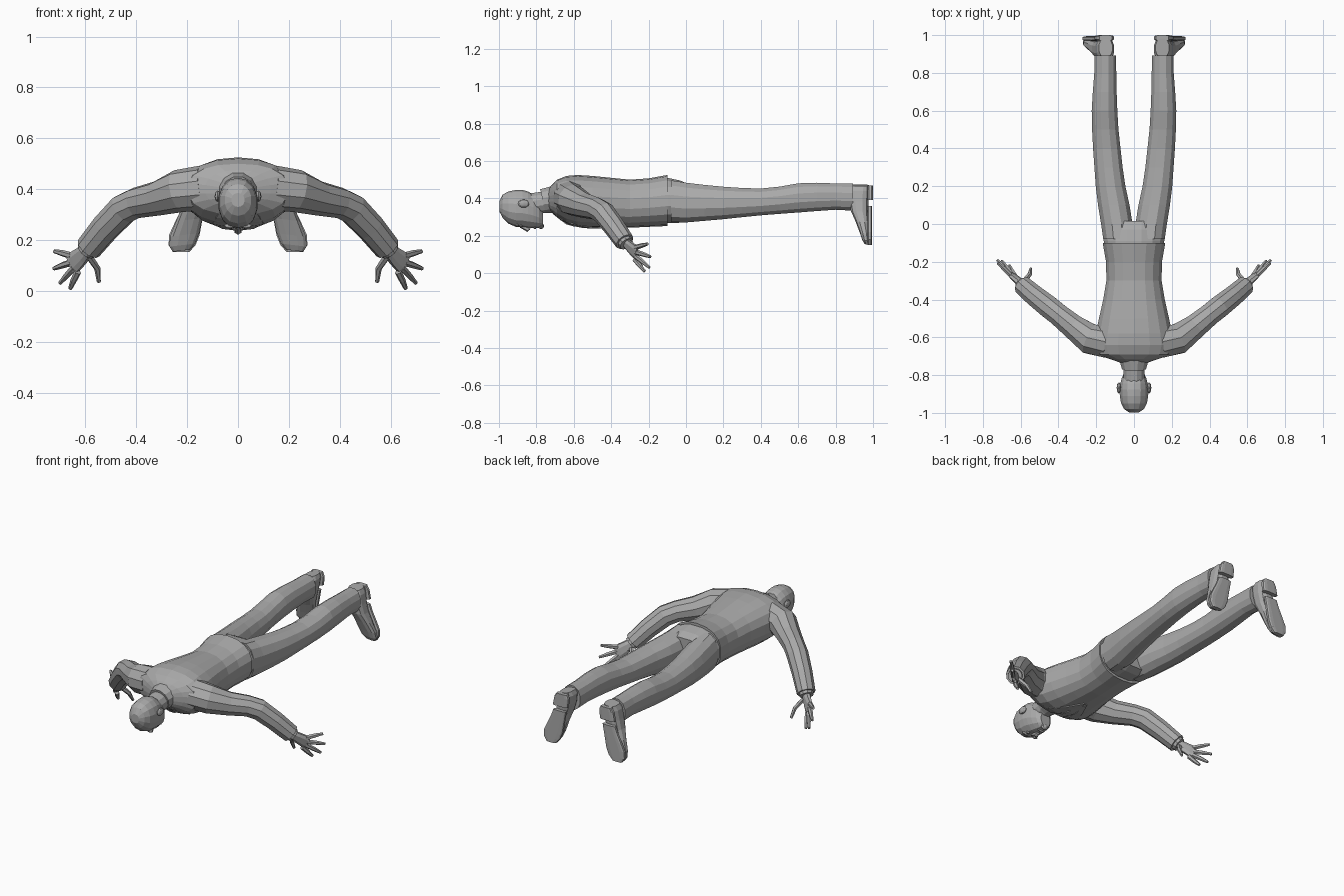
import bpy, bmesh, math
from mathutils import Vector

mat = bpy.data.materials.new("plain grey")
mat.diffuse_color = (0.4, 0.4, 0.4, 1)


def finish(name, bm):
    bmesh.ops.recalc_face_normals(bm, faces=bm.faces)
    me = bpy.data.meshes.new(name)
    bm.to_mesh(me)
    bm.free()
    me.materials.append(mat)
    ob = bpy.data.objects.new(name, me)
    bpy.context.collection.objects.link(ob)
    return ob


def loft(name, rings, sides=12, power=2.0):
    """Skin capped superellipse rings given as (centre, half axis u, half axis v)."""
    bm = bmesh.new()
    rows = []
    for c, u, v in rings:
        row = []
        for i in range(sides):
            a = 2 * math.pi * (i + 0.5) / sides
            ca, sa = math.cos(a), math.sin(a)
            p = (Vector(c) + Vector(u) * math.copysign(abs(ca) ** (2 / power), ca)
                 + Vector(v) * math.copysign(abs(sa) ** (2 / power), sa))
            row.append(bm.verts.new(p))
        rows.append(row)
    for r, q in zip(rows, rows[1:]):
        for i in range(sides):
            j = (i + 1) % sides
            bm.faces.new((r[i], r[j], q[j], q[i]))
    bm.faces.new(rows[0])
    bm.faces.new(rows[-1])
    return finish(name, bm)


def body(name, table, sides=12, power=2.0):
    """Loft along y from rows (y, centre x, half width, low z, high z)."""
    return loft(name, [((x, y, (lo + hi) / 2), (rx, 0, 0), (0, 0, (hi - lo) / 2))
                       for y, x, rx, lo, hi in table], sides, power)


def tube(name, pts, sides=8):
    """Round limb along points (x, y, z, radius)."""
    P = [Vector(p[:3]) for p in pts]
    rings = []
    for i, p in enumerate(P):
        t = (P[min(i + 1, len(P) - 1)] - P[max(i - 1, 0)]).normalized()
        u = t.cross(Vector((0, 0, 1))).normalized()
        rings.append((p, u * pts[i][3], u.cross(t) * pts[i][3]))
    return loft(name, rings, sides)


def ball(name, loc, size):
    bm = bmesh.new()
    bmesh.ops.create_uvsphere(bm, u_segments=8, v_segments=6, radius=1)
    for v in bm.verts:
        v.co = Vector(loc) + Vector(a * b for a, b in zip(v.co, size))
    return finish(name, bm)


# Jacket torso
torso = [(-.735, 0, .07, .34, .45), (-.715, 0, .13, .325, .475), (-.69, 0, .20, .30, .50),
         (-.64, 0, .215, .265, .52), (-.58, 0, .205, .247, .525), (-.50, 0, .188, .243, .52),
         (-.40, 0, .165, .243, .51), (-.30, 0, .148, .243, .50), (-.20, 0, .15, .248, .507),
         (-.10, 0, .168, .252, .525)]
body("jacket", torso, 18, 2.3)


def chest_z(x, y):
    for a, b in zip(torso, torso[1:]):
        if y <= b[0]:
            t = (y - a[0]) / (b[0] - a[0])
            rx, lo, hi = (a[k] + (b[k] - a[k]) * t for k in (2, 3, 4))
            return (lo + hi) / 2 - (hi - lo) / 2 * (1 - min(1, abs(x) / rx) ** 2.3) ** (1 / 2.3)


def strip(name, rows, s=1):
    """Thin cloth strip lying on the chest, rows (y, inner x, outer x)."""
    bm = bmesh.new()
    prev = None
    for y, xi, xo in rows:
        cur = [bm.verts.new((s * x, y, chest_z(x, y) + dz))
               for x, dz in ((xi, .004), (xo, .004), (xo, -.005), (xi, -.005))]
        if prev:
            for i in range(4):
                j = (i + 1) % 4
                bm.faces.new((prev[i], prev[j], cur[j], cur[i]))
        else:
            bm.faces.new(cur)
        prev = cur
    bm.faces.new(prev)
    return finish(name, bm)


strip("tie", [(-.71, -.012, .012), (-.64, -.016, .016), (-.55, -.02, .02), (-.44, -.012, .012)])

# Collar, neck and head
loft("collar", [((0, -.765, .385), (.066, 0, 0), (0, -.015, .066)),
                ((0, -.70, .395), (.085, 0, 0), (0, -.01, .075))], 12)
loft("neck", [((0, -.86, .365), (.055, 0, 0), (0, 0, .06)),
              ((0, -.72, .385), (.06, 0, 0), (0, 0, .06))], 12)
body("head", [(-.998, 0, .026, .33, .385), (-.98, 0, .053, .295, .42), (-.95, 0, .07, .265, .437),
              (-.91, 0, .077, .248, .445), (-.875, 0, .078, .246, .445), (-.845, 0, .074, .242, .437),
              (-.815, 0, .066, .241, .42), (-.785, 0, .053, .242, .39), (-.765, 0, .033, .25, .34)],
     14, 2.15)
loft("nose", [((0, -.885, .25), (.008, 0, 0), (0, .003, .006)),
              ((0, -.845, .235), (.015, 0, 0), (0, .004, .014)),
              ((0, -.832, .24), (.013, 0, 0), (0, .003, .008))], 6)
ball("lips", (0, -.808, .243), (.024, .008, .008))
ball("chin", (0, -.775, .252), (.025, .016, .016))

# Trouser seat
body("trouser_seat", [(-.14, 0, .158, .268, .51), (-.09, 0, .163, .266, .51),
                      (-.03, 0, .168, .268, .497), (.015, 0, .165, .285, .475)], 16, 2.3)

for s, side in ((1, "right"), (-1, "left")):
    def m(pts):
        return [(s * p[0],) + tuple(p[1:]) for p in pts]

    # Face sides
    ball(side + "_ear", (s * .08, -.868, .372), (.012, .03, .022))
    ball(side + "_eye", (s * .03, -.882, .254), (.013, .009, .009))
    ball(side + "_brow", (s * .032, -.902, .256), (.022, .008, .01))

    # Lapel
    strip(side + "_lapel", [(-.715, .035, .06), (-.67, .04, .085), (-.61, .035, .10),
                            (-.52, .02, .06), (-.42, .004, .012)], s)

    # Sleeve and shirt cuff
    tube(side + "_sleeve", m([(.14, -.625, .405, .088), (.235, -.608, .392, .084),
                              (.32, -.545, .363, .068), (.40, -.48, .346, .061),
                              (.45, -.44, .322, .062), (.52, -.385, .25, .058),
                              (.587, -.328, .168, .053)]), 10)
    tube(side + "_cuff", m([(.575, -.338, .183, .042), (.597, -.318, .157, .04)]), 10)

    # Palm
    w, n = Vector((s * .40, .05, .90)), Vector((s * .66, -.74, -.1))
    loft(side + "_palm", [((s * x, y, z), w * a, n * b) for x, y, z, a, b in
                          ((.585, -.328, .168, .026, .020), (.615, -.298, .138, .036, .018),
                           (.64, -.276, .117, .042, .015), (.657, -.262, .10, .038, .011))], 8, 2.5)

    # Fingers and thumb
    fingers = {"index": ((.630, -.275, .075), (.647, -.247, .04), (.660, -.220, .009)),
               "middle": ((.645, -.270, .092), (.674, -.230, .06), (.700, -.195, .030)),
               "ring": ((.655, -.266, .112), (.692, -.226, .10), (.724, -.190, .088)),
               "little": ((.655, -.270, .138), (.690, -.235, .148), (.722, -.205, .156)),
               "thumb": ((.585, -.305, .135), (.553, -.268, .088), (.547, -.237, .035))}
    for name, path in fingers.items():
        tube(side + "_" + name + "_finger",
             m([p + (r,) for p, r in zip(path, (.014, .0125, .008))]), 6)

    # Trouser leg
    body(side + "_trouser_leg", [(y, s * x, rx, lo, hi) for y, x, rx, lo, hi in (
        (-.08, .085, .08, .27, .50), (.0, .091, .086, .268, .487), (.10, .107, .086, .277, .475),
        (.20, .124, .081, .286, .465), (.30, .135, .077, .297, .458), (.40, .144, .075, .307, .455),
        (.50, .152, .072, .315, .465), (.60, .156, .070, .322, .483), (.70, .155, .065, .33, .486),
        (.80, .152, .060, .337, .482), (.892, .152, .059, .332, .482))], 12, 2.2)

    # Shoe upper, lofted from heel to toe
    loft(side + "_shoe", [((s * x, (y0 + y1) / 2, z), (s * r, 0, -.12 * r), (0, (y1 - y0) / 2, 0))
                          for z, x, r, y0, y1 in (
        (.470, .150, .036, .885, .980), (.445, .152, .048, .870, .982), (.390, .160, .050, .870, .978),
        (.335, .173, .050, .880, .975), (.280, .192, .053, .905, .978), (.220, .210, .059, .928, .982),
        (.180, .219, .052, .942, .983), (.158, .223, .034, .954, .983))], 12, 2.6)

    # Sole and heel block
    loft(side + "_sole", [((s * x, .982, z), (s * r, 0, 0), (0, .013, 0)) for z, x, r in (
        (.36, .167, .042), (.32, .178, .046), (.27, .195, .054), (.22, .211, .061),
        (.18, .220, .054), (.152, .224, .032))], 12, 4)
    loft(side + "_heel", [((s * x, .985, z), (s * r, 0, 0), (0, .015, 0)) for z, x, r in (
        (.468, .150, .034), (.445, .152, .047), (.39, .160, .050))], 12, 4)
